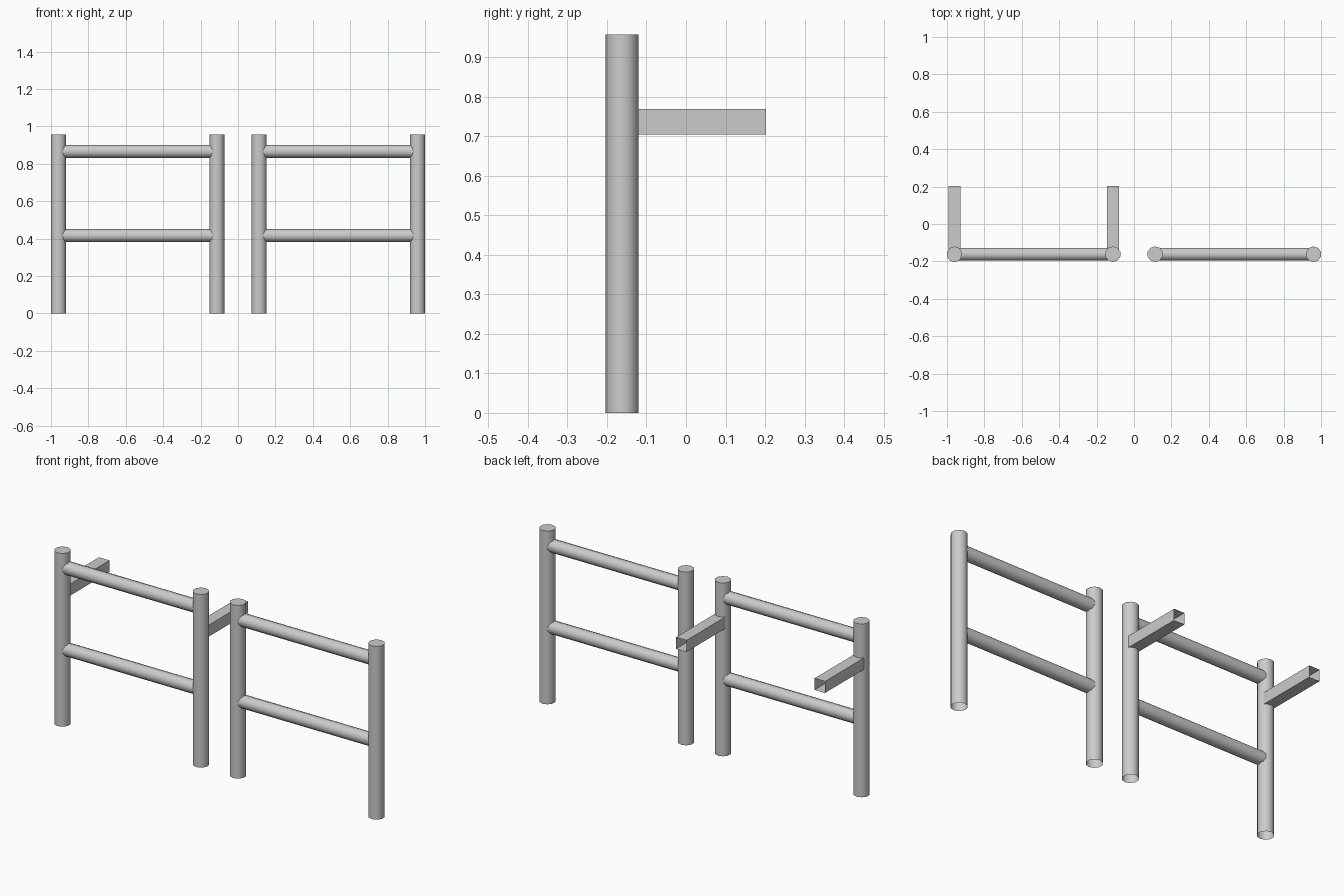
import bpy, bmesh
from math import sin, cos, tau, radians
from mathutils import Vector

if "Cube" in bpy.data.objects:
    bpy.data.objects.remove(bpy.data.objects["Cube"])

Y = -0.1615        # plane of the fence
OUTER, INNER = 0.96, 0.113


def tube(name, start, end, u, radius, sides, turn=0.0, cap_end=False):
    """Straight tube; the first corner points along u (plus a turn)."""
    start, end, u = Vector(start), Vector(end), Vector(u)
    v = (end - start).normalized().cross(u)
    bm = bmesh.new()
    rings = []
    for c in (start, end):
        rings.append([bm.verts.new(c + radius * (u * cos(a) + v * sin(a)))
                      for a in (turn + tau * i / sides for i in range(sides))])
    a, b = rings
    for i in range(sides):
        j = (i + 1) % sides
        bm.faces.new((a[i], a[j], b[j], b[i]))
    if cap_end:
        bm.faces.new(b)
    mesh = bpy.data.meshes.new(name)
    bm.to_mesh(mesh)
    bm.free()
    ob = bpy.data.objects.new(name, mesh)
    bpy.context.collection.objects.link(ob)
    bpy.ops.object.select_all(action='DESELECT')
    ob.select_set(True)
    bpy.context.view_layer.objects.active = ob
    bpy.ops.object.shade_smooth_by_angle(angle=radians(40))
    return ob


for side, s in (("left", -1), ("right", 1)):
    # Upright posts, capped on top and open below
    for pos, x in (("outer", OUTER), ("inner", INNER)):
        tube(f"{side}_{pos}_post", (s * x, Y, 0), (s * x, Y, 0.957),
             (0, 1, 0), 0.0418, 10, cap_end=True)
    # Horizontal rails between the posts
    for level, z in (("lower", 0.416), ("upper", 0.866)):
        tube(f"{side}_{level}_rail", (s * (INNER + 0.02), Y, z),
             (s * (OUTER - 0.02), Y, z), (0, 0, 1), 0.0355, 10)

# Square open arms reaching back from the left section
for pos, x in (("outer", -OUTER), ("inner", -INNER)):
    tube(f"{pos}_arm", (x, Y + 0.022, 0.737), (x, 0.203, 0.737),
         (1, 0, 0), 0.032 * 2 ** 0.5, 4, turn=tau / 8)
